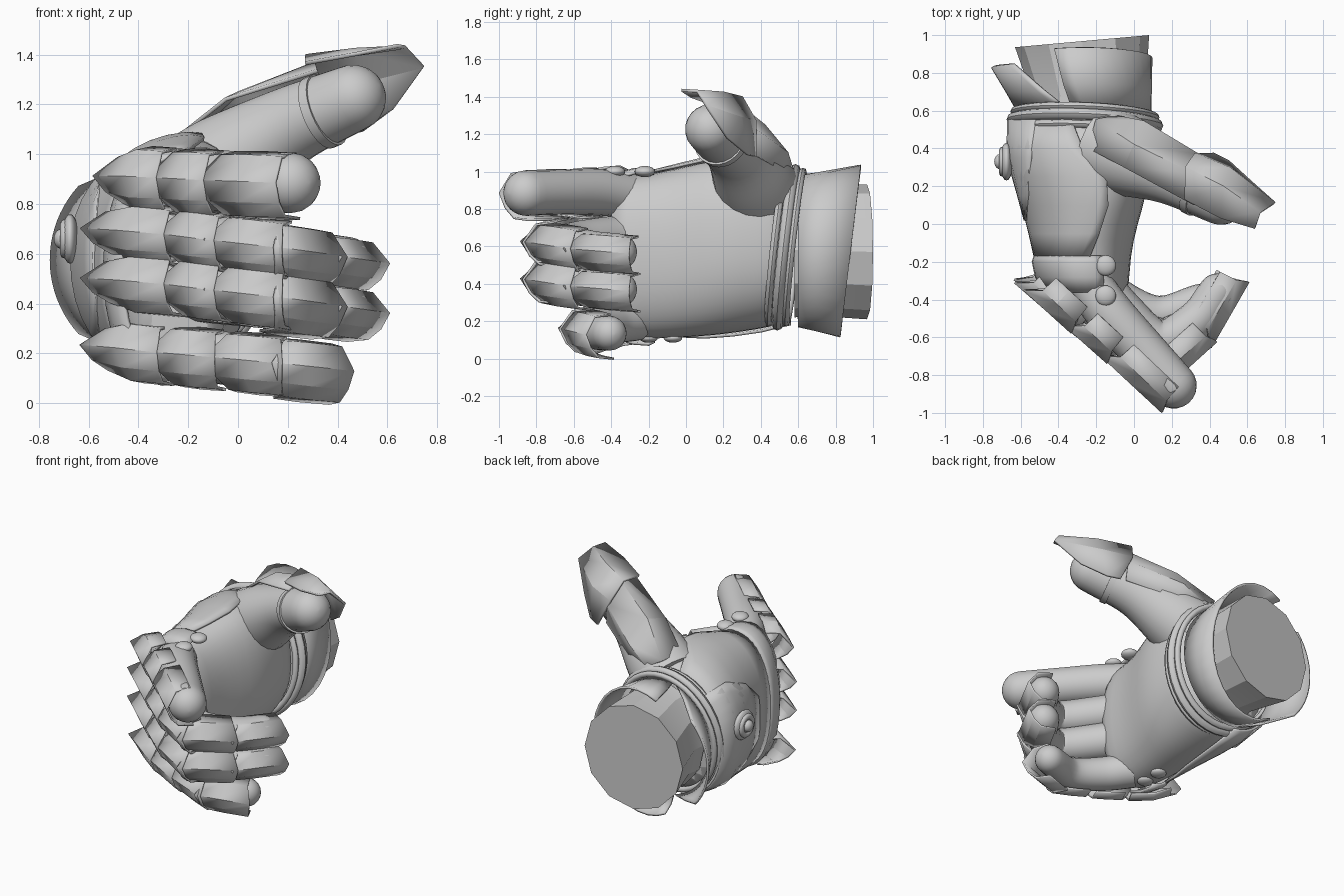
import bpy, bmesh
from math import sin, cos, pi, radians
from mathutils import Vector as V

if "Cube" in bpy.data.objects:
    bpy.data.objects.remove(bpy.data.objects["Cube"])


def finish(name, bm, smooth=35, thick=0, sub=0):
    bmesh.ops.recalc_face_normals(bm, faces=bm.faces[:])
    me = bpy.data.meshes.new(name)
    bm.to_mesh(me)
    bm.free()
    ob = bpy.data.objects.new(name, me)
    bpy.context.collection.objects.link(ob)
    if thick:
        m = ob.modifiers.new("thickness", 'SOLIDIFY')
        m.thickness, m.offset = thick, 0
    if sub:
        ob.modifiers.new("smooth", 'SUBSURF').levels = sub
    bpy.ops.object.select_all(action='DESELECT')
    ob.select_set(True)
    bpy.context.view_layer.objects.active = ob
    bpy.ops.object.shade_smooth_by_angle(angle=radians(smooth))
    return ob


def grid(name, rows, closed=False, caps=False, **kw):
    """Surface through rows of points."""
    bm = bmesh.new()
    vs = [[bm.verts.new(p) for p in r] for r in rows]
    n = len(vs[0])
    for a, b in zip(vs, vs[1:]):
        for i in range(n if closed else n - 1):
            j = (i + 1) % n
            bm.faces.new((a[i], a[j], b[j], b[i]))
    if caps:
        bm.faces.new(vs[0])
        bm.faces.new(vs[-1])
    return finish(name, bm, **kw)


def oval(cx, cz, rx, rz, yf, a0=0, a1=360, n=24, p=2.0, closed=False):
    """Oval arc in the xz plane, with y given by a function of x and z."""
    out = []
    for i in range(n):
        t = radians(a0 + (a1 - a0) * i / (n if closed else n - 1))
        c, s = cos(t), sin(t)
        x = cx + rx * (1 if c > 0 else -1) * abs(c) ** (2 / p)
        z = cz + rz * (1 if s > 0 else -1) * abs(s) ** (2 / p)
        out.append(V((x, yf(x, z), z)))
    return out


# Palm: y, x min, x max, z min, z max
SECT = [(-.42, -.40, -.06, .14, .96), (-.32, -.48, -.02, .11, .98),
        (-.18, -.51, -.02, .10, .99), (.0, -.55, .02, .11, 1.03),
        (.15, -.59, .07, .12, 1.06), (.30, -.64, .08, .14, 1.06),
        (.45, -.66, .07, .165, 1.03), (.58, -.64, .06, .20, .98)]


def sect(y, grow=0.0, **kw):
    for a, b in zip(SECT, SECT[1:]):
        if y <= b[0]:
            break
    f = (y - a[0]) / (b[0] - a[0])
    x0, x1, z0, z1 = [a[i] + (b[i] - a[i]) * f for i in range(1, 5)]
    cx, cz, rz = (x0 + x1) / 2, (z0 + z1) / 2, (z1 - z0) / 2 + grow
    pts = oval(cx, cz, (x1 - x0) / 2 + grow, rz, lambda x, z: y, p=2.25, **kw)
    lean = .22 * min(1, max(0, (y + .25) / .35))
    for q in pts:   # upper side rises towards the thumb
        q.z += lean * (q.x - cx) * max(0, (q.z - cz) / rz)
    return pts


grid("palm", [sect(s[0], closed=True) for s in SECT], closed=True, caps=True, sub=1)

# Back-of-hand and knuckle plates
grid("back_of_hand_plate", [sect(y, .012, a0=a0, a1=a1, n=21) for y, a0, a1 in
     ((.56, 95, 262), (.4, 88, 264), (.25, 72, 262), (.1, 70, 258), (-.05, 76, 250), (-.18, 85, 240))],
     thick=.016)
grid("back_ridge_plate", [sect(y, .022, a0=180 - h, a1=180 + h, n=11) for y, h in
     ((.56, 55), (.35, 50), (.15, 34), (.02, 16))], thick=.014)
grid("knuckle_plate", [sect(y, g, a0=72, a1=264, n=21) for y, g in
     ((-.17, .012), (-.2, .028), (-.28, .028), (-.36, .015))], thick=.016)

# Forearm with closed twelve-sided end
grid("forearm", [oval(cx, cz, rx, rz, f, n=12, closed=True) for cx, cz, rx, rz, f in (
    (-.25, .58, .30, .36, lambda x, z: .58),
    (-.24, .58, .30, .35, lambda x, z: .68),
    (-.275, .57, .355, .36, lambda x, z: 1 + .09 * (x - .08)))],
    closed=True, caps=True, smooth=25)

# Two flared cuff plates
flare = ((0, .6, 0), (.5, .71, .4), (1, .86, 1))


def cuff(name, rx1, h0, h1, slope, dy):
    rows = []
    for f, y, g in flare:
        h = h0 + (h1 - h0) * f
        mid = 180 if rx1 > .4 else 0
        rows.append(oval(-.265, .575, .35 + (rx1 - .35) * g, .4 + .055 * g,
                         lambda x, z: y + f * (dy + slope * (z - .57)),
                         mid - h, mid + h, 21))
    grid(name, rows, thick=.015)


cuff("inner_cuff_plate", .355, 100, 116, .12, .02)
cuff("outer_cuff_plate", .485, 78, 40, .06, -.03)

# Wrist bands, slightly tilted
for k, (dy, r) in enumerate(((-.04, .02), (.012, .03), (.055, .02))):
    rows = []
    for j in range(9):
        a = 2 * pi * j / 8
        g = r * cos(a)
        rows.append(oval(-.26, .595, .355 + r + g, .385 + r + g,
                         lambda x, z: .525 + dy + .11 * (z - .6) - .04 * (x + .26) + r * sin(a),
                         n=40, closed=True))
    grid(f"wrist_band_{k + 1}", rows, closed=True, smooth=60)


def tube(name, pts):
    """Smooth rounded digit through (x, y, z, radius) points."""
    P = [V(p) for p in pts]
    P = [P[0] * 2 - P[1]] + P + [P[-1] * 2 - P[-2]]
    path = []
    for i in range(1, len(P) - 2):
        a, b, c, d = P[i - 1:i + 3]
        for k in range(6):
            t = k / 6
            path.append(.5 * (2 * b + (c - a) * t + (2 * a - 5 * b + 4 * c - d) * t * t
                              + (3 * b - a - 3 * c + d) * t ** 3))
    path.append(P[-2])
    end, dirn = P[-2], (P[-2] - P[-3]).xyz.normalized()
    for k in range(1, 7):
        a = k / 6 * pi / 2 * .97
        path.append(V((*(end.xyz + dirn * end.w * sin(a)), end.w * cos(a))))
    rows = []
    for i, q in enumerate(path):
        t = (path[min(i + 1, len(path) - 1)].xyz - path[max(i - 1, 0)].xyz).normalized()
        u = t.cross(V((0, 0, 1))).normalized()
        w = u.cross(t)
        rows.append([q.xyz + (u * cos(2 * pi * j / 20) + w * sin(2 * pi * j / 20)) * q.w
                     for j in range(20)])
    grid(name, rows, closed=True, caps=True, smooth=60)


def finger_plates(name, joints, width):
    """Overlapping ridged plates with pointed rear edges along the outer side."""
    prof = ((-1, -.17), (-.92, -.075), (-.5, -.025), (.12, .008), (.9, -.055), (1, -.15))
    for k, (a, b) in enumerate(zip(joints, joints[1:])):
        a, b = V(a), V(b)
        t = (b - a).normalized()
        n = V((t.y, -t.x, 0)).normalized()
        rows = []
        for f, s, lift in ((0, .72 if k == 0 else .97, -.004), (.4, 1, 0), (1, .98, .004)):
            row = []
            for w, d in prof:
                back = -.05 + .1 * abs(w) if f == 0 else (.03 * abs(w) if f < 1 else .015 - .03 * abs(w))
                wid = width * s * (.86 if k > 3 else 1)
                row.append(a.lerp(b, f) + t * back + n * (d + lift) + V((0, 0, w * wid)))
            rows.append(row)
        grid(f"{name}_plate_{k + 1}", rows, thick=.012, smooth=15)


# Fingers and their armour
tube("index_finger", [(-.25, -.3, .87, .12), (-.13, -.47, .89, .125),
                      (.05, -.67, .89, .12), (.21, -.855, .885, .122)])
finger_plates("index", [(-.55, -.37, .9), (-.33, -.56, .89), (-.14, -.72, .88), (.15, -.98, .87)], .132)
for name, dz in (("middle", 0), ("ring", -.2)):
    tube(name + "_finger", [(-.2, -.3, .65 + dz, .12), (-.07, -.46, .635 + dz, .118),
                            (.13, -.62, .61 + dz, .112), (.33, -.51, .58 + dz, .105),
                            (.44, -.36, .57 + dz, .098)])
    finger_plates(name, [(-.6, -.33, .69 + dz), (-.3, -.58, .665 + dz), (-.1, -.73, .64 + dz),
                         (.17, -.855, .61 + dz), (.42, -.62, .575 + dz), (.59, -.31, .55 + dz)], .118)
tube("little_finger", [(-.22, -.27, .21, .115), (-.08, -.4, .185, .108),
                       (.13, -.48, .15, .1), (.35, -.41, .135, .093)])
finger_plates("little", [(-.6, -.31, .22), (-.33, -.48, .19), (-.1, -.58, .17),
                         (.17, -.66, .145), (.45, -.53, .115)], .12)

# Thumb with two ridged plates and a strap
tube("thumb", [(-.16, .4, .87, .23), (-.02, .35, .97, .21), (.2, .26, 1.11, .16), (.46, .13, 1.225, .135)])
grid("thumb_base_plate", [[V(p) for p in r] for r in (
    ((-.24, .4, 1.07), (-.2, .55, 1.06), (-.1, .57, 1.0), (-.02, .56, .96)),
    ((-.05, .3, 1.22), (0, .42, 1.245), (.05, .54, 1.1), (.08, .51, 1.0)),
    ((.32, .1, 1.335), (.31, .27, 1.365), (.35, .36, 1.23), (.36, .35, 1.1)))], thick=.016, smooth=20)
grid("thumb_tip_plate", [[V(p) for p in r] for r in (
    ((.27, .13, 1.365), (.27, .3, 1.395), (.32, .37, 1.27), (.42, .37, 1.08)),
    ((.46, .03, 1.40), (.47, .2, 1.42), (.51, .29, 1.29), (.5, .33, 1.09)),
    ((.64, -.025, 1.435), (.67, .06, 1.43), (.745, .11, 1.35), (.62, .22, 1.18)))],
    thick=.016, smooth=20)
bpy.ops.mesh.primitive_cylinder_add(vertices=32, radius=.152, depth=.04, location=(.34, .19, 1.172))
strap = bpy.context.object
strap.name = "thumb_strap"
strap.rotation_euler = V((.24, -.12, .1)).to_track_quat('Z', 'Y').to_euler()
bpy.ops.object.shade_smooth_by_angle(angle=radians(35))


# Studs and the round boss on the back of the hand
def stud(name, loc, axis, r, h):
    bpy.ops.mesh.primitive_uv_sphere_add(segments=20, ring_count=10, radius=1, location=loc)
    ob = bpy.context.object
    ob.name = name
    ob.scale = (r, r, h)
    ob.rotation_euler = V(axis).to_track_quat('Z', 'Y').to_euler()
    bpy.ops.object.shade_smooth()


for k, y in enumerate((-.22, -.38)):
    stud(f"upper_stud_{k + 1}", (-.15, y, 1.0), (0, 0, 1), .055, .03)
for k, y in enumerate((-.2, -.07)):
    stud(f"lower_stud_{k + 1}", (-.26, y, .11), (0, 0, -1), .05, .025)
stud("boss_base", (-.675, .33, .66), (-1, 0, 0), .1, .035)
bpy.ops.mesh.primitive_torus_add(major_segments=24, minor_segments=8, major_radius=.06,
                                 minor_radius=.02, location=(-.695, .33, .66), rotation=(0, pi / 2, 0))
bpy.context.object.name = "boss_rim"
bpy.ops.object.shade_smooth()
stud("boss_centre", (-.71, .33, .66), (-1, 0, 0), .04, .03)
